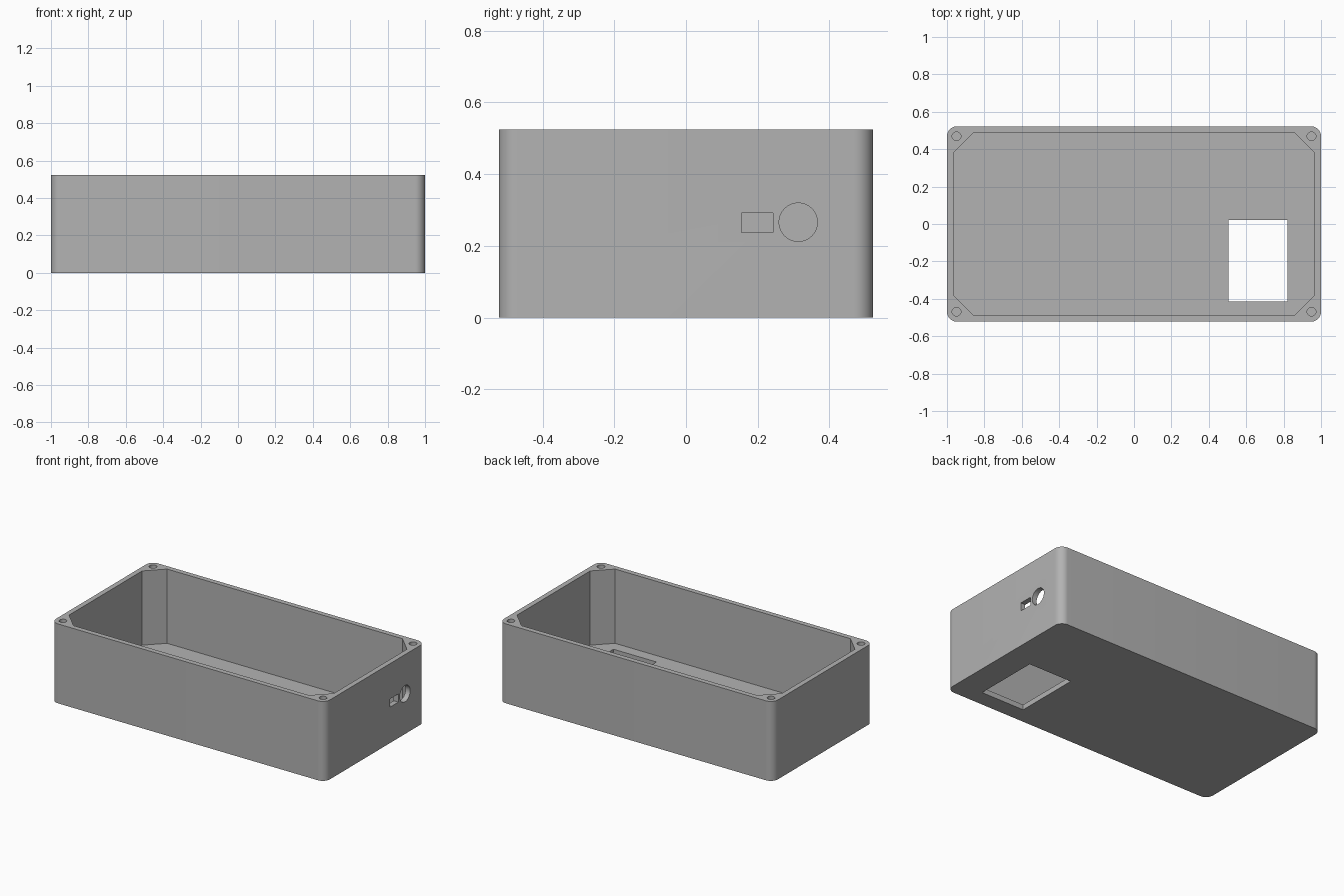
import bpy
import bmesh
from math import cos, sin, pi, radians
from mathutils import Matrix, Vector

cube = bpy.data.objects.get("Cube")
if cube:
    bpy.data.objects.remove(cube, do_unlink=True)

HALF_X, HALF_Y, HEIGHT = 1.0, 0.522, 0.524
WALL, CORNER, CHAMFER = 0.034, 0.053, 0.107

grey = bpy.data.materials.new("plain grey")
grey.use_nodes = True
grey.diffuse_color = (0.45, 0.45, 0.45, 1)
grey.node_tree.nodes["Principled BSDF"].inputs["Base Color"].default_value = (0.45, 0.45, 0.45, 1)


def prism(name, outline, z0, z1, turn=Matrix()):
    """Extrude a counter-clockwise outline from z0 to z1."""
    bm = bmesh.new()
    face = bm.faces.new([bm.verts.new((x, y, z0)) for x, y in outline])
    result = bmesh.ops.extrude_face_region(bm, geom=[face])
    top = [v for v in result["geom"] if isinstance(v, bmesh.types.BMVert)]
    bmesh.ops.translate(bm, verts=top, vec=Vector((0, 0, z1 - z0)))
    bmesh.ops.transform(bm, matrix=turn, verts=bm.verts)
    bmesh.ops.recalc_face_normals(bm, faces=bm.faces)
    mesh = bpy.data.meshes.new(name)
    bm.to_mesh(mesh)
    bm.free()
    mesh.materials.append(grey)
    obj = bpy.data.objects.new(name, mesh)
    bpy.context.collection.objects.link(obj)
    return obj


def arc(cx, cy, r, start, sweep, steps):
    return [(cx + r * cos(start + sweep * i / steps),
             cy + r * sin(start + sweep * i / steps)) for i in range(steps + 1)]


def circle(cx, cy, r, sides=40):
    return arc(cx, cy, r, 0, 2 * pi, sides)[:-1]


def rect(x0, y0, x1, y1):
    return [(x0, y0), (x1, y0), (x1, y1), (x0, y1)]


def corners(hx, hy, steps, cut, rounded):
    """Rectangle outline with rounded or chamfered corners."""
    points = []
    for i, (sx, sy) in enumerate([(1, 1), (-1, 1), (-1, -1), (1, -1)]):
        points += arc(sx * (hx - cut), sy * (hy - cut), cut, i * pi / 2, pi / 2, steps)
    return points


# Rounded outer block
box = prism("enclosure_box", corners(HALF_X, HALF_Y, 12, CORNER, True), 0, HEIGHT)

# Maps outline (x, y) to (y, z) and the extrusion to x
side = Matrix(((0, 0, 1, 0), (1, 0, 0, 0), (0, 1, 0, 0), (0, 0, 0, 1)))

# Chamfered cavity, floor window and side ports
cutters = [
    prism("cavity_cutter", corners(HALF_X - WALL, HALF_Y - WALL, 1, CHAMFER, False), WALL, HEIGHT + 0.1),
    prism("window_cutter", rect(0.505, -0.414, 0.82, 0.022), -0.1, 0.1),
    prism("slot_cutter", rect(0.155, 0.237, 0.243, 0.291), 0.9, 1.1, side),
    prism("round_port_cutter", circle(0.313, 0.266, 0.0535), 0.9, 1.1, side),
]
# Blind screw holes in the corner posts
for sx in (-1, 1):
    for sy in (-1, 1):
        cutters.append(prism("screw_cutter", circle(sx * 0.949, sy * 0.469, 0.0235, 24),
                             HEIGHT - 0.2, HEIGHT + 0.1))

bpy.ops.object.select_all(action="DESELECT")
bpy.context.view_layer.objects.active = box
box.select_set(True)
for cutter in cutters:
    cutter.hide_render = True
    mod = box.modifiers.new(cutter.name, "BOOLEAN")
    mod.operation = "DIFFERENCE"
    mod.solver = "EXACT"
    mod.object = cutter
    bpy.ops.object.modifier_apply(modifier=mod.name)
    bpy.data.objects.remove(cutter, do_unlink=True)

bpy.ops.object.shade_smooth_by_angle(angle=radians(30))
